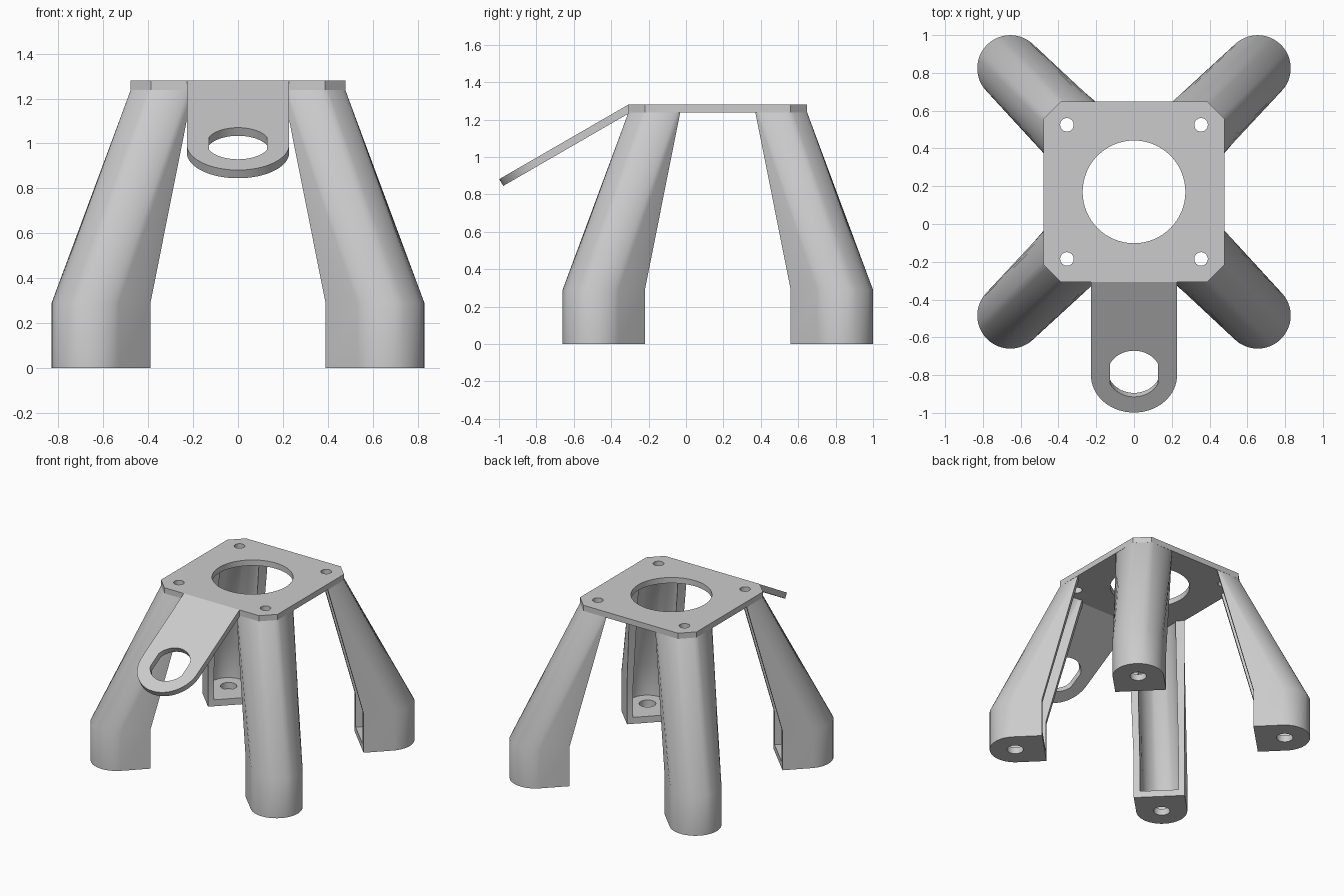
import bpy, bmesh
from math import sin, cos, pi, radians, sqrt
from mathutils import Vector, Matrix

cube = bpy.data.objects.get("Cube")
if cube:
    bpy.data.objects.remove(cube, do_unlink=True)

grey = bpy.data.materials.new("plain grey")
grey.use_nodes = True
grey.diffuse_color = (0.6, 0.6, 0.6, 1)
grey.node_tree.nodes["Principled BSDF"].inputs["Base Color"].default_value = (0.6, 0.6, 0.6, 1)

MID = Vector((0, 0.17, 0))   # centre of the top plate
TOP, THICK = 1.28, 0.042


def loft(name, rings):
    """Solid through closed rings of equal point count, capped at both ends."""
    bm = bmesh.new()
    loops = [[bm.verts.new(p) for p in ring] for ring in rings]
    n = len(loops[0])
    for a, b in zip(loops, loops[1:]):
        for i in range(n):
            j = (i + 1) % n
            bm.faces.new((a[i], a[j], b[j], b[i]))
    bm.faces.new(loops[0])
    bm.faces.new(loops[-1])
    bmesh.ops.recalc_face_normals(bm, faces=bm.faces)
    mesh = bpy.data.meshes.new(name)
    bm.to_mesh(mesh)
    bm.free()
    obj = bpy.data.objects.new(name, mesh)
    bpy.context.collection.objects.link(obj)
    mesh.materials.append(grey)
    return obj


def prism(name, outline, z0, z1):
    return loft(name, [[(x, y, z) for x, y in outline] for z in (z0, z1)])


def circle(x, y, r, n=48):
    return [(x + r * cos(2 * pi * i / n), y + r * sin(2 * pi * i / n)) for i in range(n)]


def cut(obj, cutter):
    mod = obj.modifiers.new("cut", 'BOOLEAN')
    mod.object, mod.operation, mod.solver = cutter, 'DIFFERENCE', 'EXACT'
    bpy.context.view_layer.objects.active = obj
    bpy.ops.object.modifier_apply(modifier=mod.name)
    bpy.data.objects.remove(cutter, do_unlink=True)


def smooth(obj):
    bpy.ops.object.select_all(action='DESELECT')
    obj.select_set(True)
    bpy.context.view_layer.objects.active = obj
    bpy.ops.object.shade_smooth_by_angle(angle=radians(30))


# Top plate with cut corners, a centre hole and four screw holes
H, C = 0.478, 0.09
outline = []
for k in range(4):
    for p in (Vector((H, H - C)), Vector((H - C, H))):
        p.rotate(Matrix.Rotation(k * pi / 2, 2))
        outline.append((p.x, p.y + MID.y))
plate = prism("top_plate", outline, TOP - THICK, TOP)
cut(plate, prism("hole", circle(0, MID.y, 0.272, 64), 1, 2))
for sx in (-1, 1):
    for sy in (-1, 1):
        cut(plate, prism("hole", circle(sx * 0.355, MID.y + sy * 0.355, 0.036, 24), 1, 2))
smooth(plate)

# Sloping tab with a round end and a flat-sided hole, built level then tilted
W, REACH = 0.228, 0.797
end = [(W * cos(a), -(REACH - W) - W * sin(a)) for a in (pi * i / 32 for i in range(33))]
tab = prism("front_tab", [(W, 0)] + end + [(-W, 0)], -THICK, 0)
hole = [(max(-0.128, min(0.128, x)), y) for x, y in circle(0, -0.56, 0.141, 60)]
cut(tab, prism("hole", hole, -1, 1))
tab.data.transform(Matrix.Translation((0, MID.y - H, TOP)) @ Matrix.Rotation(radians(30), 4, 'X'))
smooth(tab)

# Legs: u runs outward along the diagonal, v across it
FOOT_U, FOOT_R, KNEE = 0.926, 0.175, 0.29
SEG = 24


def foot_ring(r, back, z):
    arc = [(-pi / 2 + pi * i / SEG) for i in range(SEG + 1)]
    pts = [(FOOT_U + r * cos(a), r * sin(a), z) for a in arc]
    return [(FOOT_U - back, -r, z)] + pts + [(FOOT_U - back, r, z)]


def top_ring(u0, v0, u1, v1, back_u, z):
    """Bevelled corner outline, spread over the same point count as the foot."""
    pts = []
    for i in range(SEG + 1):
        t = min(max(i / SEG, 0.01), 0.99)
        if t < 0.375:
            f = t / 0.375
            u, v = u0 + (u1 - u0) * f, -v0 + (v0 - v1) * f
        elif t > 0.625:
            f = (1 - t) / 0.375
            u, v = u0 + (u1 - u0) * f, v0 - (v0 - v1) * f
        else:
            u, v = u1, v1 * (t - 0.5) / 0.125
        pts.append((u, v, z))
    return [(back_u, -v0, z)] + pts + [(back_u, v0, z)]


leg = loft("leg", [foot_ring(FOOT_R, 0.2, 0), foot_ring(FOOT_R, 0.2, KNEE),
                   top_ring(0.477, 0.194, 0.61, 0.064, 0.477, TOP - THICK + 0.004)])
# Channel open towards the middle, and the foot screw hole
wall = 0.042
cut(leg, loft("channel", [foot_ring(FOOT_R - wall, 0.3, wall + 0.006),
                          foot_ring(FOOT_R - wall, 0.3, KNEE),
                          top_ring(0.477, 0.135, 0.568, 0.046, 0.39, TOP - 0.01)]))
cut(leg, prism("hole", circle(FOOT_U, 0, 0.056, 32), -0.1, 0.15))
smooth(leg)

names = ("back_left_leg", "back_right_leg", "front_right_leg", "front_left_leg")
for k, name in enumerate(names):
    part = leg if k == 0 else leg.copy()
    if k:
        bpy.context.collection.objects.link(part)
    part.name = name
    part.location = MID
    part.rotation_euler.z = pi / 4 + k * pi / 2
